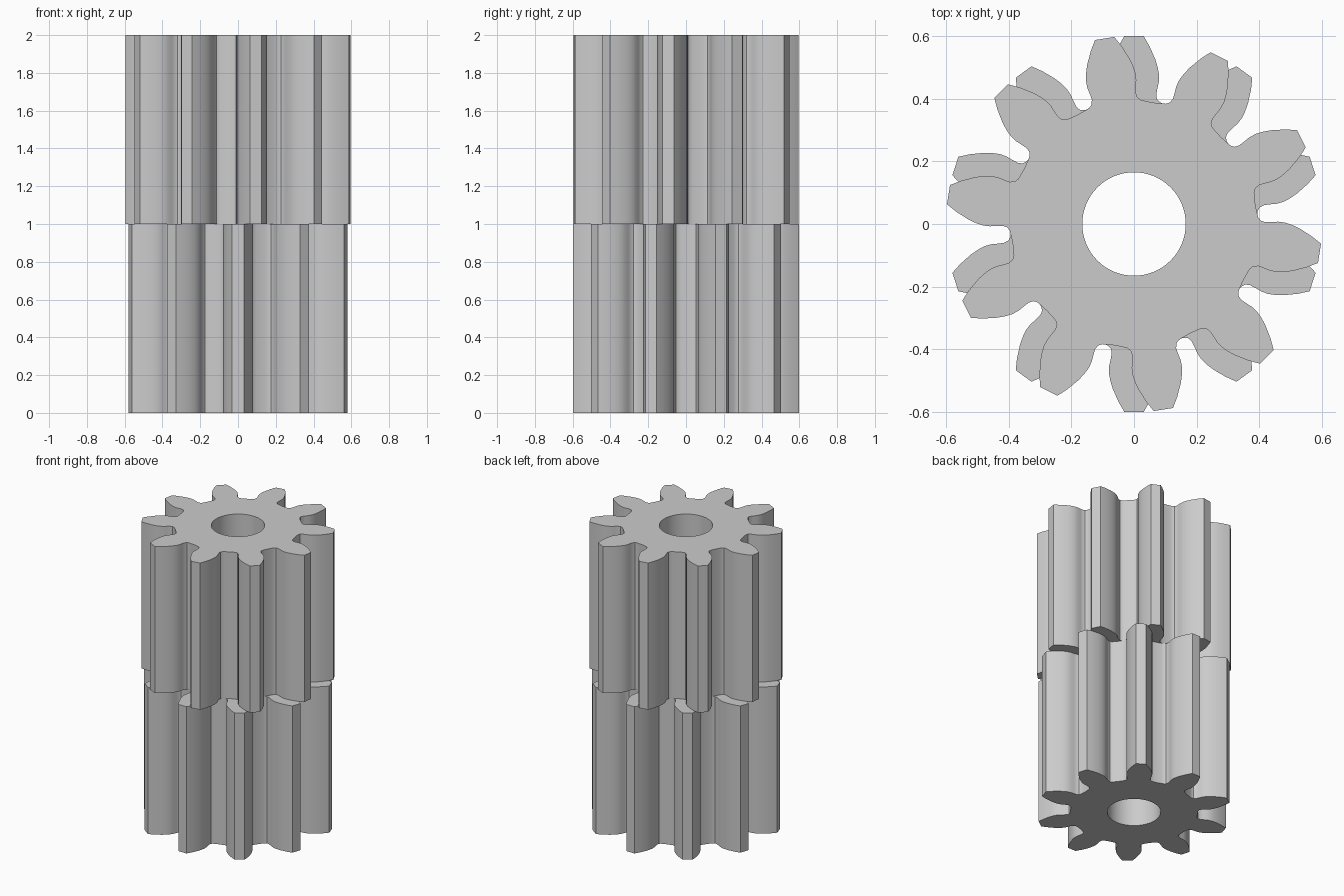
import bpy, bmesh, math

if "Cube" in bpy.data.objects:
    bpy.data.objects.remove(bpy.data.objects["Cube"])

TEETH = 10
BORE = 0.165

# Half of one tooth: (sideways offset, distance out from the axis)
HALF_TOOTH = [(0.031, 0.599), (0.050, 0.566), (0.068, 0.525), (0.076, 0.498),
              (0.080, 0.475), (0.079, 0.452), (0.074, 0.430), (0.071, 0.412),
              (0.074, 0.397), (0.083, 0.388), (0.097, 0.382)]

steel = bpy.data.materials.new("grey metal")
steel.diffuse_color = (0.6, 0.6, 0.6, 1)
steel.use_nodes = True
steel.node_tree.nodes["Principled BSDF"].inputs["Base Color"].default_value = steel.diffuse_color


def gear_outline(turn):
    """Closed outline of the gear, one tooth after another."""
    tooth = [(-s, r) for s, r in reversed(HALF_TOOTH)] + HALF_TOOTH
    pts = []
    for i in range(TEETH):
        a = turn - i * math.tau / TEETH
        c, s = math.cos(a), math.sin(a)
        pts += [(x * c - y * s, x * s + y * c) for x, y in tooth]
        # root of the gap, midway to the next tooth
        g = a + math.pi / 2 - math.pi / TEETH
        pts.append((0.392 * math.cos(g), 0.392 * math.sin(g)))
    return pts


def add_gear(name, z, height, turn):
    bm = bmesh.new()
    hole = [(BORE * math.cos(k * math.tau / 64), BORE * math.sin(k * math.tau / 64))
            for k in range(64)]
    edges = []
    for loop in (gear_outline(turn), hole):
        vs = [bm.verts.new((x, y, z)) for x, y in loop]
        edges += [bm.edges.new((vs[k - 1], vs[k])) for k in range(len(vs))]
    bmesh.ops.triangle_fill(bm, edges=edges, use_beauty=True, normal=(0, 0, 1))
    ext = bmesh.ops.extrude_face_region(bm, geom=bm.faces[:], use_keep_orig=True)
    top = [v for v in ext["geom"] if isinstance(v, bmesh.types.BMVert)]
    bmesh.ops.translate(bm, verts=top, vec=(0, 0, height))
    bmesh.ops.recalc_face_normals(bm, faces=bm.faces[:])
    mesh = bpy.data.meshes.new(name)
    bm.to_mesh(mesh)
    bm.free()
    mesh.materials.append(steel)
    ob = bpy.data.objects.new(name, mesh)
    bpy.context.collection.objects.link(ob)
    bpy.ops.object.select_all(action='DESELECT')
    ob.select_set(True)
    bpy.context.view_layer.objects.active = ob
    bpy.ops.object.shade_smooth_by_angle(angle=math.radians(30))


# Two identical stacked gears, the upper one turned a quarter pitch
add_gear("lower_gear", 0, 1, 0)
add_gear("upper_gear", 1, 1, math.radians(9))
